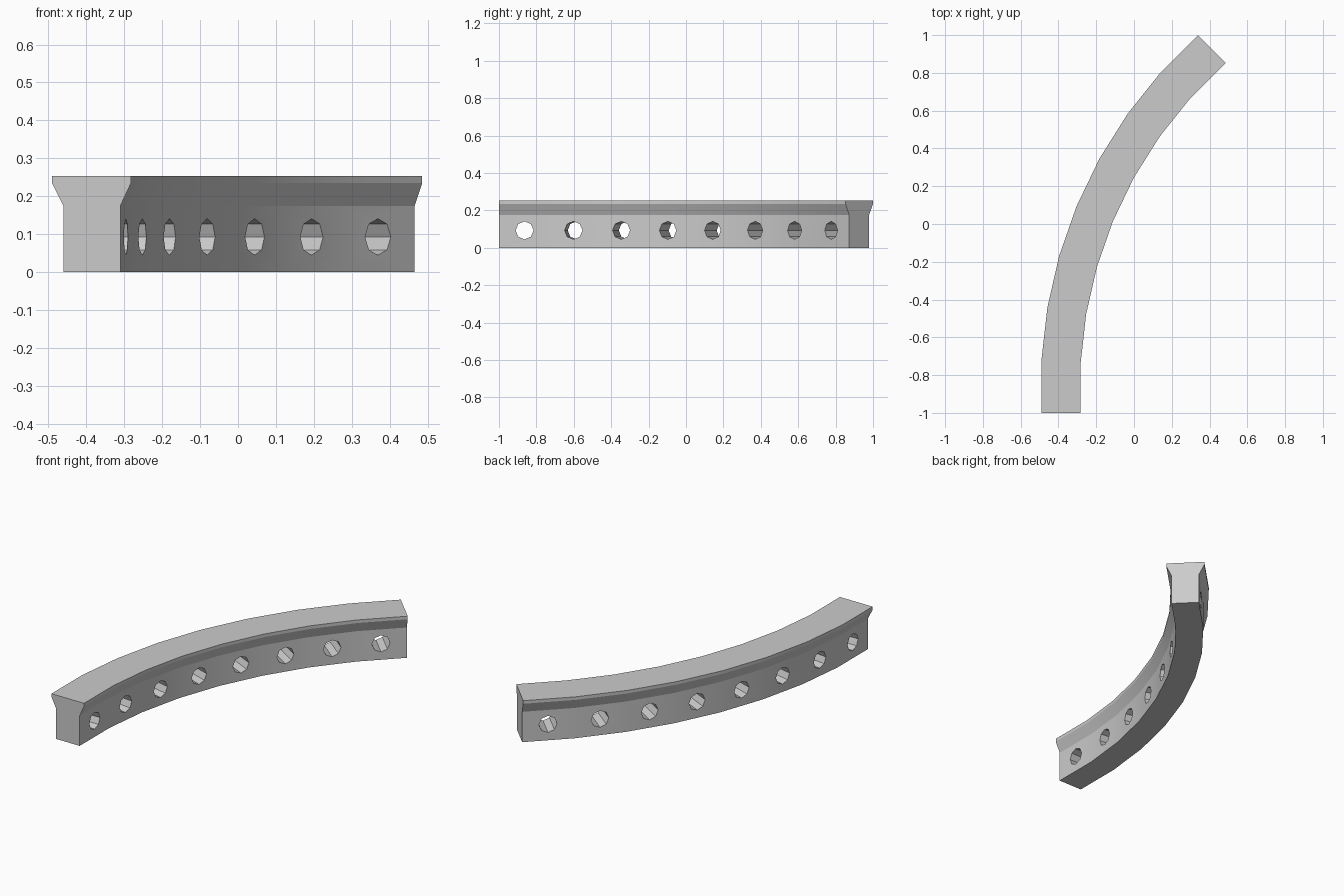
import bpy, bmesh, math
from mathutils import Vector, Matrix

if "Cube" in bpy.data.objects:
    bpy.data.objects.remove(bpy.data.objects["Cube"])

SEGS = 8
STEP = math.radians(45) / (SEGS - 1)
LENGTH = 0.28

# Outer edge path: straight segments, each turned a little further to the right
dirs = [Vector((math.sin(i * STEP), math.cos(i * STEP), 0)) for i in range(SEGS)]
total = sum((d.y for d in dirs)) * LENGTH
path = [Vector((-0.49, -1, 0))]
for d in dirs:
    path.append(path[-1] + d * LENGTH * 2 / total)


def side(i):
    """Mitred vector across the beam at path point i."""
    a, b = dirs[max(i - 1, 0)], dirs[min(i, SEGS - 1)]
    m = (a + b).normalized()
    return Vector((m.y, -m.x, 0)) / m.dot(a)


# Cross-section: (distance from the outer edge, height)
profile = [(0.03, 0), (0.18, 0), (0.18, 0.175), (0.208, 0.235), (0.208, 0.253),
           (0, 0.253), (0, 0.235), (0.03, 0.175)]


def make_object(name, bm):
    bmesh.ops.recalc_face_normals(bm, faces=bm.faces)
    mesh = bpy.data.meshes.new(name)
    bm.to_mesh(mesh)
    bm.free()
    ob = bpy.data.objects.new(name, mesh)
    bpy.context.collection.objects.link(ob)
    return ob


# Curved beam swept along the path
bm = bmesh.new()
rings = [[bm.verts.new(p + side(i) * d + Vector((0, 0, z))) for d, z in profile]
         for i, p in enumerate(path)]
n = len(profile)
for r, s in zip(rings, rings[1:]):
    for j in range(n):
        bm.faces.new((r[j], r[(j + 1) % n], s[(j + 1) % n], s[j]))
bm.faces.new(rings[0])
bm.faces.new(rings[-1])
beam = make_object("curved_beam", bm)

# Eight-sided hole through the middle of every segment
bm = bmesh.new()
for i, d in enumerate(dirs):
    mid = (path[i] + side(i) * 0.105 + path[i + 1] + side(i + 1) * 0.105) / 2
    mid.z = 0.093
    axis = Vector((d.y, -d.x, 0))
    up = Vector((0, 0, 1))
    rot = Matrix((up, axis.cross(up), axis)).transposed().to_4x4()
    bmesh.ops.create_cone(bm, cap_ends=True, segments=8, radius1=0.048, radius2=0.048,
                          depth=0.3, matrix=Matrix.Translation(mid) @ rot)
cutter = make_object("hole_cutter", bm)
cutter.hide_render = True

# Cut the holes, then drop the cutter
mod = beam.modifiers.new("holes", 'BOOLEAN')
mod.operation = 'DIFFERENCE'
mod.solver = 'EXACT'
mod.object = cutter
bpy.context.view_layer.objects.active = beam
beam.select_set(True)
bpy.ops.object.modifier_apply(modifier=mod.name)
bpy.data.objects.remove(cutter)
bpy.ops.object.shade_smooth_by_angle(angle=math.radians(20))
